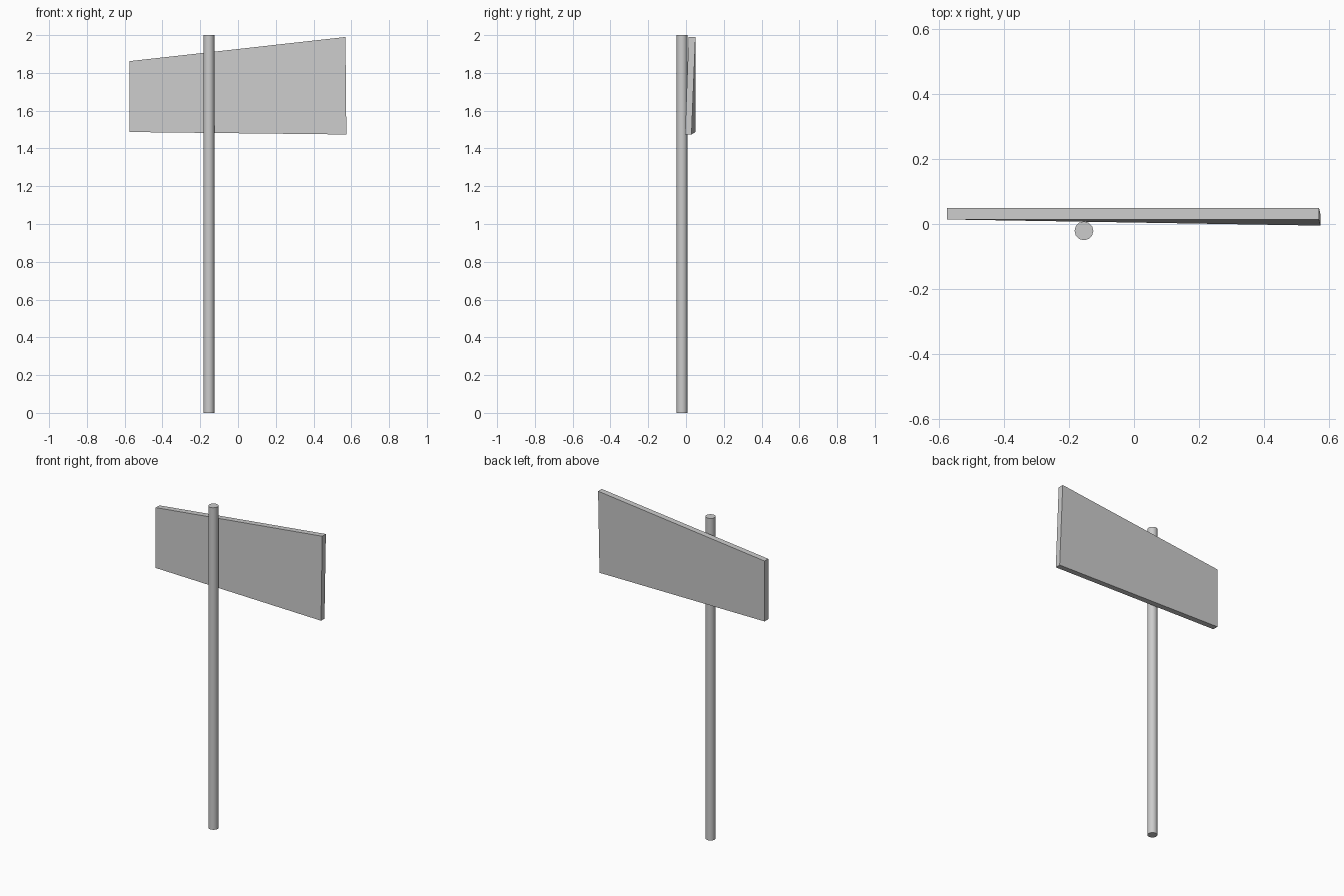
import bpy
import bmesh

default = bpy.data.objects.get("Cube")
if default:
    bpy.data.objects.remove(default, do_unlink=True)

# Plain grey finish shared by the post and the board
grey = bpy.data.materials.new("plain_grey")
grey.use_nodes = True
colour = (0.6, 0.6, 0.6, 1)
grey.diffuse_color = colour
grey.node_tree.nodes["Principled BSDF"].inputs["Base Color"].default_value = colour

# Round post
bpy.ops.mesh.primitive_cylinder_add(vertices=12, radius=0.029, depth=2,
                                    location=(-0.154, -0.021, 1))
post = bpy.context.object
post.name = post.data.name = "post"
post.data.materials.append(grey)
bpy.ops.object.shade_smooth_by_angle()

# Slightly twisted tapered board: each corner is x, z, front y, back y
corners = [(-0.575, 1.487, 0.014, 0.05), (0.574, 1.474, -0.005, 0.029),
           (0.569, 1.99, 0.014, 0.05), (-0.575, 1.862, 0.014, 0.05)]
bm = bmesh.new()
front = [bm.verts.new((x, y, z)) for x, z, y, _ in corners]
back = [bm.verts.new((x, y, z)) for x, z, _, y in corners]
bm.faces.new(front)
bm.faces.new(back[::-1])
for i in range(4):
    j = (i + 1) % 4
    bm.faces.new((front[j], front[i], back[i], back[j]))
bmesh.ops.recalc_face_normals(bm, faces=bm.faces)
mesh = bpy.data.meshes.new("sign_board")
bm.to_mesh(mesh)
bm.free()
mesh.materials.append(grey)
board = bpy.data.objects.new("sign_board", mesh)
bpy.context.collection.objects.link(board)
